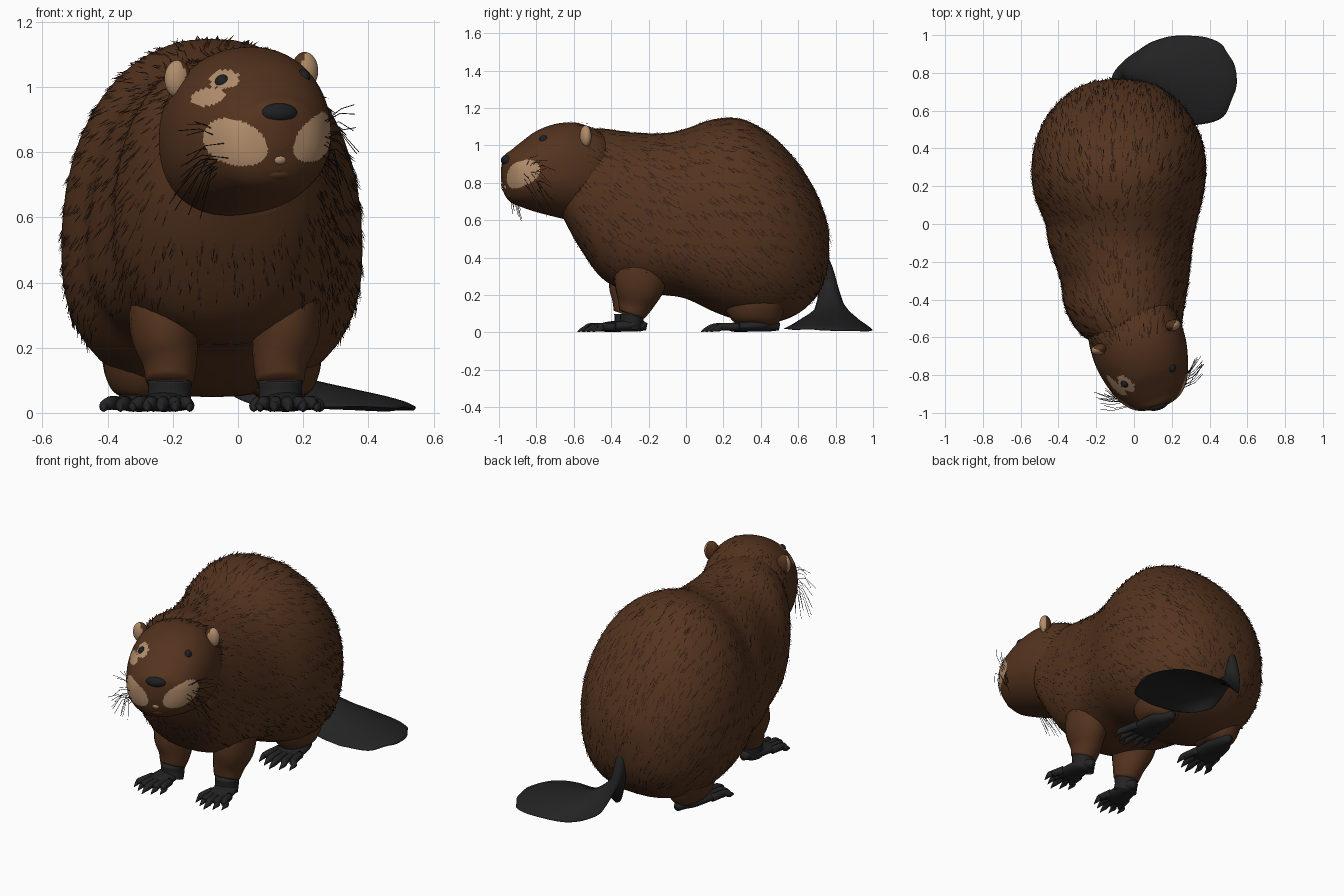
import bpy, bmesh, math, random
from mathutils import Vector

random.seed(4)
if "Cube" in bpy.data.objects:
    bpy.data.objects.remove(bpy.data.objects["Cube"])


def material(name, rgb):
    m = bpy.data.materials.new(name)
    m.use_nodes = True
    m.diffuse_color = (*rgb, 1)
    bsdf = m.node_tree.nodes["Principled BSDF"]
    bsdf.inputs["Base Color"].default_value = (*rgb, 1)
    bsdf.inputs["Roughness"].default_value = 0.9
    return m


FUR = material("brown fur", (0.088, 0.033, 0.013))
TUFT = material("dark brown hair", (0.04, 0.016, 0.008))
SKIN = material("charcoal skin", (0.017, 0.017, 0.017))
CREAM = material("cream fur", (0.45, 0.27, 0.15))
BLACK = material("black", (0.013, 0.014, 0.016))


def dense(rows, n):
    """Smoothly subdivide a list of tuples."""
    out = []
    for i in range(len(rows) - 1):
        a, b, c, d = (rows[max(0, min(len(rows) - 1, i + k))] for k in (-1, 0, 1, 2))
        for j in range(n):
            t = j / n
            out.append([0.5 * (2 * q + (r - p) * t + (2 * p - 5 * q + 4 * r - s) * t * t
                               + (3 * q - p - 3 * r + s) * t ** 3)
                        for p, q, r, s in zip(a, b, c, d)])
    return out + [list(rows[-1])]


def finish(name, bm, mats, rule=None):
    bmesh.ops.recalc_face_normals(bm, faces=bm.faces)
    if rule:
        for f in bm.faces:
            f.material_index = rule(f.calc_center_median())
    me = bpy.data.meshes.new(name)
    bm.to_mesh(me)
    bm.free()
    for m in mats:
        me.materials.append(m)
    me.shade_smooth()
    ob = bpy.data.objects.new(name, me)
    bpy.context.collection.objects.link(ob)
    return ob


def skin(name, rings, mats, rule=None):
    """Bridge closed rings and cap both ends."""
    bm = bmesh.new()
    loops = [[bm.verts.new(p) for p in ring] for ring in rings]
    n = len(loops[0])
    for a, b in zip(loops, loops[1:]):
        for i in range(n):
            bm.faces.new((a[i], a[(i + 1) % n], b[(i + 1) % n], b[i]))
    bm.faces.new(loops[0])
    bm.faces.new(loops[-1])
    return finish(name, bm, mats, rule)


def tube(name, rows, mat, wide, seg=16, n=4):
    """Sweep an ellipse along rows of x, y, z, half width, half thickness, optional edge droop."""
    rows = dense(rows, n)
    pts = [Vector(r[:3]) for r in rows]
    rings = []
    for i, r in enumerate(rows):
        tan = (pts[min(i + 1, len(pts) - 1)] - pts[max(i - 1, 0)]).normalized()
        w = (Vector(wide) - tan * tan.dot(Vector(wide))).normalized()
        th = tan.cross(w)
        droop = Vector((0, 0, r[5] if len(r) > 5 else 0))
        rings.append([pts[i] + w * r[3] * math.cos(a) + th * r[4] * math.sin(a)
                      - droop * math.cos(a) ** 2
                      for a in (math.tau * k / seg for k in range(seg))])
    return skin(name, rings, [mat])


def power(v, e):
    return math.copysign(abs(v) ** e, v)


def ring(hw, zb, zm, zt, seg, low):
    """Egg-shaped section; a smaller low value makes the underside fuller."""
    out = []
    for k in range(seg):
        a = math.tau * k / seg
        e = .92 if math.sin(a) > 0 else low
        s = power(math.sin(a), e)
        out.append((hw * power(math.cos(a), e), zm + s * (zt - zm if s > 0 else zm - zb)))
    return out


# Body: y, centre x, half width, bottom, widest height, top
BODY = [(-.66, .02, .18, .62, .8, 1.0), (-.58, -.02, .265, .47, .75, 1.075),
        (-.45, -.05, .315, .29, .66, 1.09), (-.3, -.05, .34, .22, .56, 1.07),
        (-.12, -.07, .38, .2, .52, 1.065), (0, -.07, .4, .18, .5, 1.09),
        (.15, -.08, .447, .11, .5, 1.14), (.3, -.08, .462, .06, .5, 1.14),
        (.45, -.08, .437, .05, .5, 1.06), (.58, -.08, .375, .09, .49, .93),
        (.68, -.08, .28, .17, .47, .78), (.74, -.08, .18, .28, .46, .64),
        (.765, -.08, .06, .39, .47, .54)]
body = skin("body", [[(cx + s, y, z) for s, z in ring(hw, zb, zm, zt, 48, .82)]
                     for y, cx, hw, zb, zm, zt in dense(BODY, 5)], [FUR])

# Head: its own axes, turned towards the left and slightly tilted
YAW = math.radians(18)
ORIGIN = Vector((.01, -.6, 0))
AHEAD = Vector((math.sin(YAW), -math.cos(YAW), 0))
SIDE = Vector((math.cos(YAW), math.sin(YAW), 0))


def head_point(t, s, z):
    return ORIGIN + AHEAD * t + SIDE * s + Vector((0, 0, z + .06 * s))


def head_local(p):
    d = p - ORIGIN
    s = d.dot(SIDE)
    return d.dot(AHEAD), s, d.z - .06 * s


def face_colour(p):
    """Cream whisker pads, and a cream patch below and beside the right eye."""
    t, s, z = head_local(p)
    cheek = ((abs(s) - .108) / .104) ** 2 + ((t - .295) / .125) ** 2 \
        + ((z - .83 - .25 * (abs(s) - .1)) / .08) ** 2
    brow = ((s + .175) / .065) ** 2 + ((t - .21) / .075) ** 2 + ((z - .98) / .028) ** 2
    lid = ((s + .125) / .04) ** 2 + ((t - .22) / .08) ** 2 + ((z - 1.032) / .034) ** 2
    return 1 if min(cheek, brow, lid) < 1 else 0


HEAD = [(-.16, .2, .62, .85, 1.05), (-.1, .235, .6, .85, 1.09), (0, .25, .6, .84, 1.12),
        (.1, .247, .62, .84, 1.115), (.2, .225, .645, .84, 1.08), (.28, .195, .67, .84, 1.025),
        (.34, .155, .695, .84, .98), (.375, .105, .74, .85, .955), (.395, .03, .81, .86, .91)]
head = skin("head", [[head_point(t, s, z) for s, z in ring(hw, zb, zm, zt, 120, .9)]
                     for t, hw, zb, zm, zt in dense(HEAD, 12)], [FUR, CREAM], face_colour)


def ball(name, centre, radii, mats, rule=None):
    """Ellipsoid along the head's own axes: sideways, ahead, up."""
    bm = bmesh.new()
    bmesh.ops.create_uvsphere(bm, u_segments=24, v_segments=16, radius=1)
    for v in bm.verts:
        v.co = head_point(*centre) + SIDE * v.co.x * radii[0] + AHEAD * v.co.y * radii[1] \
            + Vector((0, 0, v.co.z * radii[2]))
    return finish(name, bm, mats, rule)


# Face features
ball("nose", (.376, 0, .92), (.058, .028, .03), [BLACK])
ball("lower_lip", (.325, 0, .735), (.07, .05, .028), [FUR])
ball("front_teeth", (.38, 0, .778), (.022, .012, .016), [CREAM])
for label, m in (("left", 1), ("right", -1)):
    ball(label + "_eye", (.212, .13 * m, 1.022), (.022, .024, .024), [BLACK])
    middle = head_point(0, .205 * m, 1.037)
    outward = AHEAD * .7 + SIDE * m * .7
    ball(label + "_ear", (0, .205 * m, 1.037), (.042, .03, .058), [FUR, CREAM],
         lambda p: 1 if (p - middle).dot(outward) > .007 else 0)

# Whiskers
cu = bpy.data.curves.new("whiskers", "CURVE")
cu.dimensions = "3D"
cu.bevel_depth = .0013
cu.bevel_resolution = 0
for i in range(36):
    m = 1 if i % 2 else -1
    a = Vector((random.uniform(.28, .34), .13, random.uniform(.78, .87)))
    b = a + Vector((random.uniform(-.09, -.03), random.uniform(.06, .17), random.uniform(-.2, .08)))
    mid = (a + b) / 2 + Vector((.01, .02, .025))
    sp = cu.splines.new("POLY")
    sp.points.add(2)
    for pt, (t, s, z) in zip(sp.points, (a, mid, b)):
        pt.co = (*head_point(t, s * m, z), 1)
cu.materials.append(BLACK)
bpy.context.collection.objects.link(bpy.data.objects.new("whiskers", cu))


# Feet: a flat pad with five fanned, clawed toes
def foot(name, x, heel, toe, half, turn):
    length = heel - toe
    knuckle = toe + length * .42
    tube(name, [(x, heel, .03, .02, .02), (x, heel - .06, .04, .05, .036),
                (x + turn * .5, (heel + knuckle) / 2, .036, half * .7, .032),
                (x + turn * .7, knuckle, .028, half * .8, .025),
                (x + turn * .7, knuckle - .03, .02, half * .6, .012)], SKIN, (1, 0, 0))
    for k in range(-2, 3):
        bx, tx = x + turn * .7 + k * half * .33, x + turn + k * half * .48
        tip = toe + abs(k) * .025
        tube(f"{name}_toe_{k + 3}", [(bx, knuckle + .03, .03, .02, .022),
                                     ((bx + tx) / 2, (knuckle + tip) / 2, .03, .02, .021),
                                     (tx, tip + .045, .021, .016, .017),
                                     (tx, tip + .02, .013, .008, .01),
                                     (tx, tip, .004, .001, .002)], SKIN, (1, 0, 0), 10, 3)


# Legs: furry above, bare from the ankle down
for label, x, dy, m in (("left", .13, .02, 1), ("right", -.21, -.01, -1)):
    tube(label + "_front_leg", [(x + .01 * m, -.2, .46, .07, .1), (x + .02 * m, -.23, .36, .1, .135),
                                (x + .015 * m, -.27 + dy, .25, .105, .135), (x, -.29 + dy, .16, .085, .1),
                                (x, -.31 + dy, .095, .073, .07)], FUR, (1, 0, 0), 20)
    tube(label + "_front_ankle", [(x, -.31 + dy, .1, .068, .064), (x, -.31 + dy, .06, .066, .062),
                                  (x, -.32 + dy, .02, .068, .06)], SKIN, (1, 0, 0), 20)
    foot(label + "_front_paw", x, -.23 + dy, -.57 + dy, .09, .025 * m)
for label, x, m in (("left", .13, 1), ("right", -.29, -1)):
    tube(label + "_thigh", [(x, .34, .42, .06, .1), (x, .36, .3, .12, .17), (x, .38, .15, .125, .17),
                            (x, .4, .07, .095, .12), (x, .4, .04, .05, .06)], FUR, (1, 0, 0), 24)
    foot(label + "_hind_foot", x, .5, .08, .105, .02 * m)

# Tail: narrow upright root turning into a broad paddle arched along its middle
tube("tail", [(-.09, .73, .43, .015, .02, 0), (-.09, .75, .34, .035, .03, 0),
              (-.08, .765, .25, .06, .033, .05), (-.04, .77, .2, .1, .03, .12),
              (.02, .775, .16, .14, .022, .125), (.09, .775, .125, .19, .018, .105),
              (.17, .77, .1, .222, .016, .083), (.26, .765, .08, .233, .014, .065),
              (.36, .755, .06, .233, .012, .047), (.45, .74, .042, .2, .01, .03),
              (.51, .735, .026, .13, .009, .014), (.54, .73, .015, .03, .006, 0)],
     SKIN, (0, 1, 0), 32)


# Fur tufts: thin blades lying along the coat
def tufts(name, source, count, keep):
    polys = [p for p in source.data.polygons if keep(p)]
    bm = bmesh.new()
    for p in random.choices(polys, [p.area for p in polys], k=count):
        n = p.normal
        flow = Vector((random.uniform(-.25, .25), .75, -.65 + random.uniform(-.25, .25)))
        flow = (flow - n * flow.dot(n)).normalized()
        across = n.cross(flow) * random.uniform(.003, .007)
        jitter = flow * random.uniform(-.02, .02) + across * random.uniform(-4, 4)
        root = p.center + jitter - n * .002
        size = random.uniform(.035, .07)
        tip = root + flow * size + n * random.uniform(.006, .014)
        bm.faces.new([bm.verts.new(v) for v in (root - across, root + across, tip)])
    finish(name, bm, [TUFT])


tufts("body_fur_tufts", body, 2800, lambda p: p.normal.z > -.6 and p.center.y > -.62)
tufts("nape_fur_tufts", head, 130, lambda p: p.normal.z > .1 and head_local(p.center)[0] < .03)
